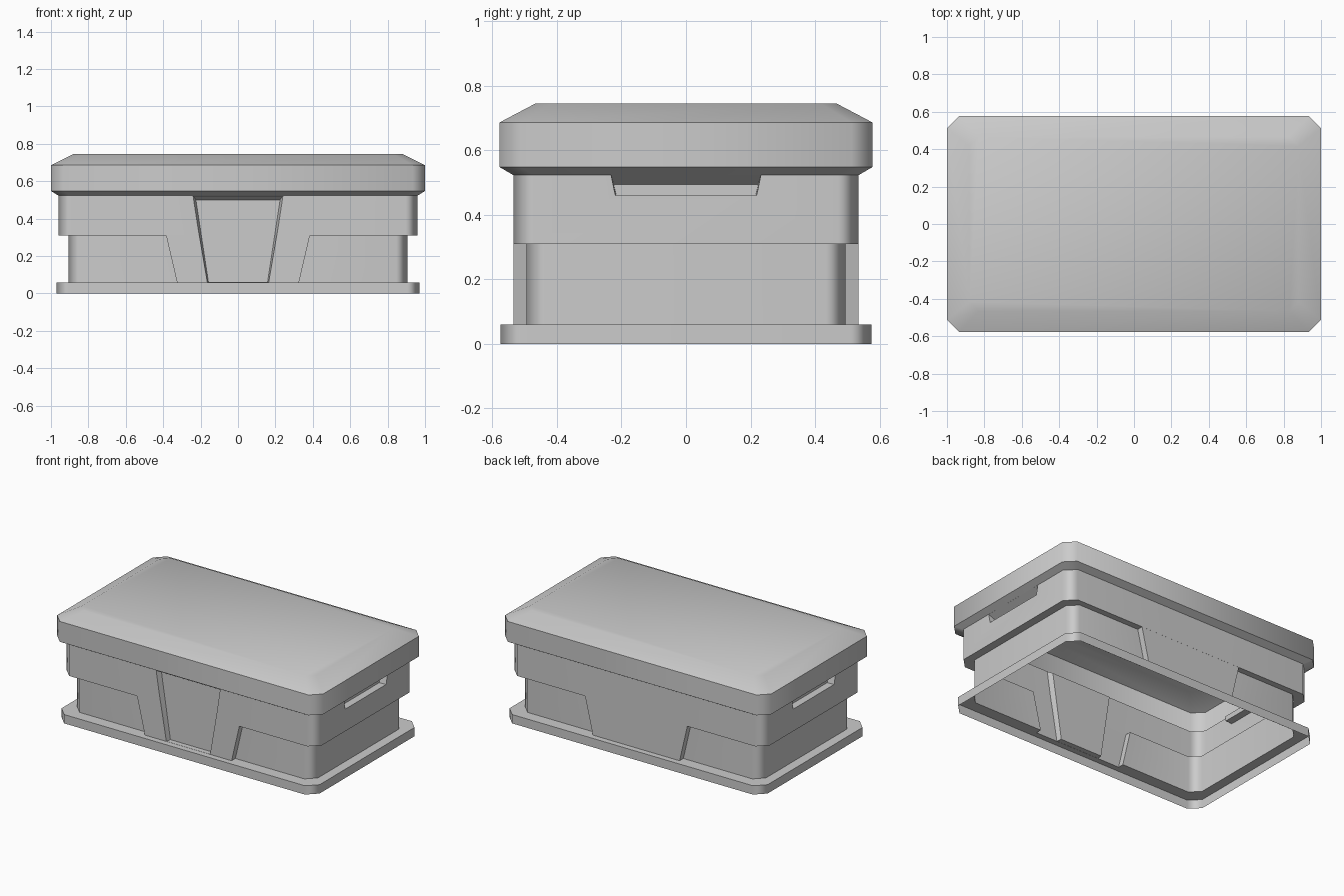
import bpy, bmesh, math
from mathutils import Matrix, Vector

if "Cube" in bpy.data.objects:
    bpy.data.objects.remove(bpy.data.objects["Cube"], do_unlink=True)

grey = bpy.data.materials.new("light_grey")
grey.use_nodes = True
grey.diffuse_color = (0.6, 0.6, 0.6, 1)
grey.node_tree.nodes["Principled BSDF"].inputs["Base Color"].default_value = (0.6, 0.6, 0.6, 1)


def finish(bm, name):
    bmesh.ops.recalc_face_normals(bm, faces=bm.faces)
    mesh = bpy.data.meshes.new(name)
    bm.to_mesh(mesh)
    bm.free()
    mesh.materials.append(grey)
    obj = bpy.data.objects.new(name, mesh)
    bpy.context.collection.objects.link(obj)
    return obj


def outline(x, y, c):
    """Rectangle with cut corners, counter-clockwise."""
    return [(x, c - y), (x, y - c), (x - c, y), (c - x, y),
            (-x, y - c), (-x, c - y), (c - x, -y), (x - c, -y)]


def stack(name, rings, bottom=True):
    """Skin a pile of cut-corner rings given as (half x, half y, corner, z)."""
    bm = bmesh.new()
    loops = [[bm.verts.new((px, py, z)) for px, py in outline(x, y, c)] for x, y, c, z in rings]
    for a, b in zip(loops, loops[1:]):
        for i in range(8):
            j = (i + 1) % 8
            bm.faces.new((a[i], a[j], b[j], b[i]))
    bm.faces.new(loops[-1])
    if bottom:
        bm.faces.new(loops[0][::-1])
    return finish(bm, name)


def wedge(name, outer, inner, turn):
    """Trapezoid block; each end is (distance, bottom half width, bottom z, top half width, top z)."""
    bm = bmesh.new()
    for d, wb, zb, wt, zt in (outer, inner):
        for u, z in ((-wb, zb), (wb, zb), (wt, zt), (-wt, zt)):
            bm.verts.new((u, -d, z))
    bmesh.ops.convex_hull(bm, input=bm.verts)
    bmesh.ops.dissolve_limit(bm, angle_limit=0.01, verts=bm.verts, edges=bm.edges)
    bm.transform(Matrix.Rotation(math.radians(turn), 4, "Z"))
    return finish(bm, name)


def select_only(obj):
    bpy.ops.object.select_all(action="DESELECT")
    obj.select_set(True)
    bpy.context.view_layer.objects.active = obj


def combine(target, tool, operation):
    mod = target.modifiers.new("join", "BOOLEAN")
    mod.operation, mod.solver, mod.object = operation, "EXACT", tool
    select_only(target)
    bpy.ops.object.modifier_apply(modifier=mod.name)
    bpy.data.objects.remove(tool, do_unlink=True)


# Body: foot flange, lower wall, overhanging upper wall, flare up to the lid
RIM = 0.548
body = stack("box_body", [
    (0.97, 0.574, 0.065, 0), (0.97, 0.574, 0.065, 0.06),
    (0.905, 0.494, 0.06, 0.06), (0.905, 0.494, 0.06, 0.31),
    (0.96, 0.535, 0.065, 0.31), (0.96, 0.535, 0.065, 0.523),
    (1.0, 0.578, 0.065, RIM)])

# Tapered pillars with a recess on front and back
for turn in (0, 180):
    pillar = wedge("pillar", (0.5345, 0.319, 0.03, 0.389, 0.33),
                   (0.45, 0.319, 0.03, 0.389, 0.33), turn)
    combine(body, pillar, "UNION")
for turn in (0, 180):
    recess = wedge("recess", (0.555, 0.168, 0.061, 0.249, 0.533),
                   (0.5, 0.158, 0.061, 0.225, 0.501), turn)
    combine(body, recess, "DIFFERENCE")

# Finger grips under the lid at both ends
for turn in (90, -90):
    grip = wedge("grip", (0.985, 0.22, 0.46, 0.236, 0.537),
                 (0.91, 0.216, 0.46, 0.224, 0.494), turn)
    combine(body, grip, "DIFFERENCE")

# Open the body at the floor and under the lid
bm = bmesh.new()
bm.from_mesh(body.data)
caps = [f for f in bm.faces
        if all(abs(v.co.z) < 0.0005 for v in f.verts)
        or all(abs(v.co.z - RIM) < 0.0005 for v in f.verts)]
bmesh.ops.delete(bm, geom=caps, context="FACES")
bm.to_mesh(body.data)
bm.free()

# Lid: straight rim and a shallow sloped top
lid = stack("lid", [
    (1.0, 0.578, 0.065, RIM), (1.0, 0.578, 0.065, 0.686),
    (0.88, 0.466, 0.05, 0.745)], bottom=False)

for obj in (body, lid):
    select_only(obj)
    bpy.ops.object.shade_smooth_by_angle(angle=math.radians(50))
weighted = body.modifiers.new("even_shading", "WEIGHTED_NORMAL")
weighted.keep_sharp = True
